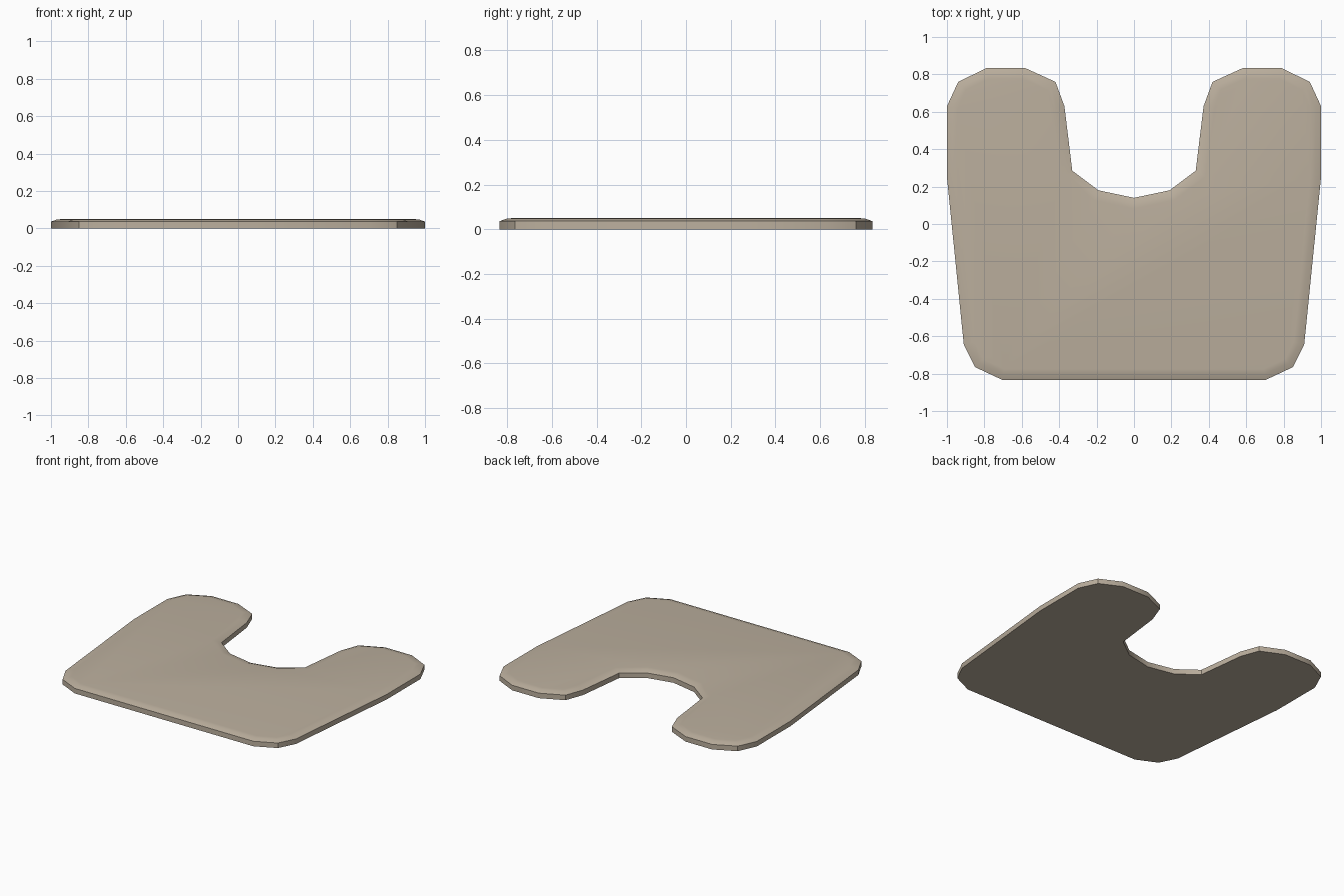
import bpy, bmesh, math
from mathutils import Vector

if "Cube" in bpy.data.objects:
    bpy.data.objects.remove(bpy.data.objects["Cube"])

# Right half of the mat outline, from the notch centre round to the front edge
half = [(0.19, 0.18), (0.33, 0.285), (0.372, 0.63), (0.42, 0.76), (0.58, 0.833),
        (0.79, 0.833), (0.94, 0.76), (1.0, 0.63), (1.0, 0.25), (0.91, -0.645),
        (0.85, -0.765), (0.705, -0.833)]
outline = [Vector(p) for p in [(0, 0.14)] + half + [(-x, y) for x, y in reversed(half)]]


def inset(pts, d):
    """Move a clockwise outline inward by d with mitred corners."""
    out = []
    for i, p in enumerate(pts):
        a = (p - pts[i - 1]).normalized()
        b = (pts[(i + 1) % len(pts)] - p).normalized()
        na, nb = Vector((a.y, -a.x)), Vector((b.y, -b.x))
        out.append(p + (na + nb) * d / (1 + na.dot(nb)))
    return out


# Mat: straight edge, softened upper rim, flat top and bottom
bm = bmesh.new()
rings = []
for d, z in [(0, 0), (0, 0.036), (0.03, 0.047), (0.057, 0.05)]:
    rings.append([bm.verts.new((p.x, p.y, z)) for p in inset(outline, d)])
for lo, hi in zip(rings, rings[1:]):
    for i in range(len(lo)):
        bm.faces.new((lo[i - 1], lo[i], hi[i], hi[i - 1]))
bm.faces.new(rings[0])
bm.faces.new(rings[-1])
bmesh.ops.recalc_face_normals(bm, faces=bm.faces)
mesh = bpy.data.meshes.new("contour_mat")
bm.to_mesh(mesh)
bm.free()
mat_obj = bpy.data.objects.new("contour_mat", mesh)
bpy.context.collection.objects.link(mat_obj)

# Beige cloth colour
cloth = bpy.data.materials.new("beige_cloth")
cloth.diffuse_color = (0.50, 0.43, 0.34, 1)
cloth.use_nodes = True
cloth.node_tree.nodes["Principled BSDF"].inputs["Base Color"].default_value = cloth.diffuse_color
mesh.materials.append(cloth)

# Smooth the rim, keep corners crisp
bpy.context.view_layer.objects.active = mat_obj
mat_obj.select_set(True)
bpy.ops.object.shade_smooth_by_angle(angle=math.radians(30))
